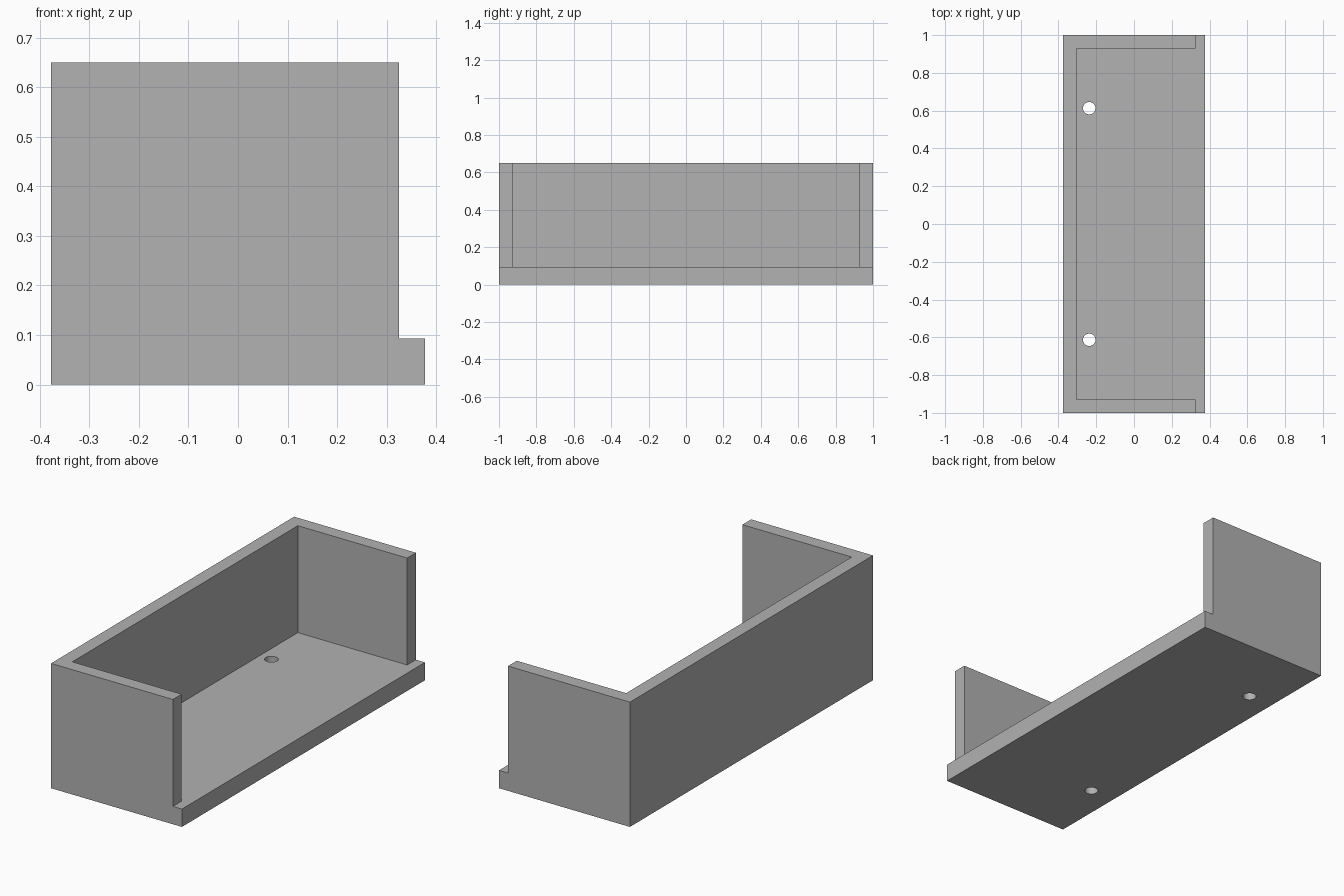
import bpy

default = bpy.data.objects.get("Cube")
if default:
    bpy.data.objects.remove(default, do_unlink=True)

# Overall sizes
HALF_W, HALF_L, HEIGHT = 0.377, 1.0, 0.65
FLOOR, WALL, LIP = 0.093, 0.072, 0.052
HOLE_X, HOLE_Y, HOLE_R = -0.237, 0.613, 0.033
OVER = 0.2  # how far cutters pass beyond the block


def box(name, low, high):
    bpy.ops.mesh.primitive_cube_add(size=1)
    obj = bpy.context.object
    obj.name = name
    obj.location = [(a + b) / 2 for a, b in zip(low, high)]
    obj.scale = [b - a for a, b in zip(low, high)]
    bpy.ops.object.transform_apply(location=True, rotation=False, scale=True)
    return obj


def cut(target, cutter):
    cutter.hide_render = True
    mod = target.modifiers.new("cut", "BOOLEAN")
    mod.operation = "DIFFERENCE"
    mod.solver = "EXACT"
    mod.object = cutter
    bpy.ops.object.select_all(action="DESELECT")
    target.select_set(True)
    bpy.context.view_layer.objects.active = target
    bpy.ops.object.modifier_apply(modifier=mod.name)
    bpy.data.objects.remove(cutter, do_unlink=True)


# Solid block that becomes the open tray
tray = box("open_tray", (-HALF_W, -HALF_L, 0), (HALF_W, HALF_L, HEIGHT))

# Interior between the long wall and the two end walls
cut(tray, box("interior_cutter",
              (-HALF_W + WALL, -HALF_L + WALL, FLOOR),
              (HALF_W + OVER, HALF_L - WALL, HEIGHT + OVER)))

# Step that leaves the floor projecting past the end walls
cut(tray, box("lip_cutter",
              (HALF_W - LIP, -HALF_L - OVER, FLOOR),
              (HALF_W + OVER, HALF_L + OVER, HEIGHT + OVER)))

# Two screw holes through the floor
for side in (-1, 1):
    bpy.ops.mesh.primitive_cylinder_add(vertices=32, radius=HOLE_R, depth=2 * OVER,
                                        location=(HOLE_X, side * HOLE_Y, FLOOR / 2))
    hole = bpy.context.object
    hole.name = "screw_hole_cutter"
    cut(tray, hole)

# Plain grey finish
grey = bpy.data.materials.new("plain_grey")
grey.use_nodes = True
colour = (0.445, 0.445, 0.445, 1)
grey.diffuse_color = colour
grey.node_tree.nodes["Principled BSDF"].inputs["Base Color"].default_value = colour
tray.data.materials.clear()
tray.data.materials.append(grey)

tray.select_set(True)
bpy.context.view_layer.objects.active = tray
bpy.ops.object.shade_smooth_by_angle()
